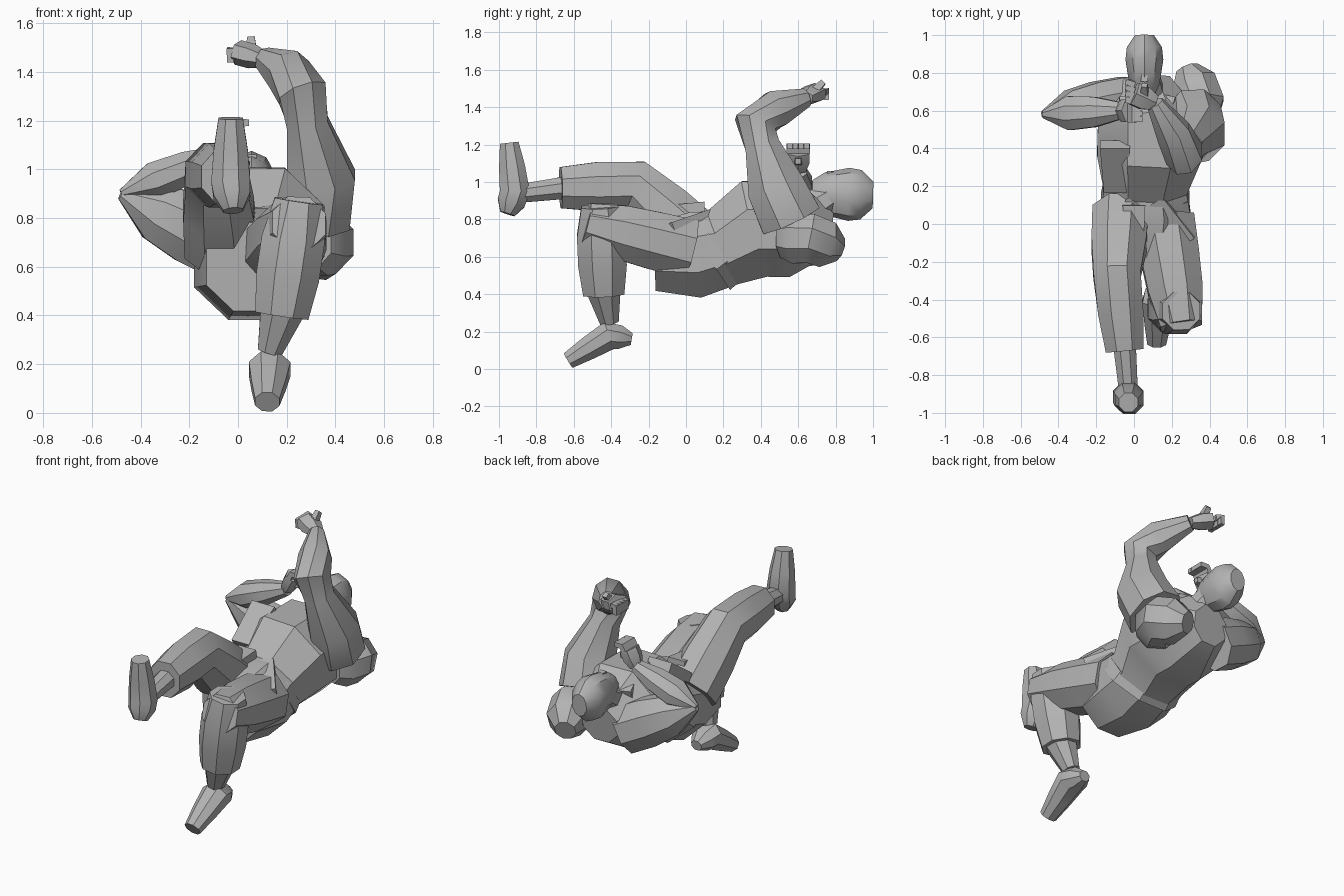
import bpy, bmesh, math
from mathutils import Vector

cube = bpy.data.objects.get("Cube")
if cube:
    bpy.data.objects.remove(cube, do_unlink=True)

GREY = (0.45, 0.45, 0.45, 1)
clay = bpy.data.materials.new("clay grey")
clay.use_nodes = True
clay.diffuse_color = GREY
clay.node_tree.nodes["Principled BSDF"].inputs["Base Color"].default_value = GREY

X, Y, Z = Vector((1, 0, 0)), Vector((0, 1, 0)), Vector((0, 0, 1))


def point(x, y, z):
    return Vector((x, y, z))


def along_path(path, t):
    """Position at fraction t of a jointed path, each segment counting equally."""
    place = t * (len(path) - 1)
    first = min(int(place), len(path) - 2)
    return path[first].lerp(path[first + 1], place - first)


def loft(name, path, radii, flat=1.0, across=X, sides=8):
    """Skin flat-topped polygons, one per radius, spread evenly along the path."""
    last = len(radii) - 1
    centres = [along_path(path, i / last) for i in range(last + 1)]
    grow = 1 / math.cos(math.pi / sides)
    bm = bmesh.new()
    rings = []
    for i, (centre, radius) in enumerate(zip(centres, radii)):
        tangent = (centres[min(i + 1, last)] - centres[max(i - 1, 0)]).normalized()
        wide = (across - tangent * across.dot(tangent)).normalized()
        deep = tangent.cross(wide) * flat
        angles = [math.tau * (k + 0.5) / sides for k in range(sides)]
        rings.append([bm.verts.new(centre + (wide * math.cos(a) + deep * math.sin(a)) * radius * grow)
                      for a in angles])
    for lower, upper in zip(rings, rings[1:]):
        for k in range(sides):
            after = (k + 1) % sides
            bm.faces.new((lower[k], lower[after], upper[after], upper[k]))
    bm.faces.new(rings[0])
    bm.faces.new(rings[-1])
    bmesh.ops.recalc_face_normals(bm, faces=bm.faces)
    mesh = bpy.data.meshes.new(name)
    bm.to_mesh(mesh)
    bm.free()
    mesh.materials.append(clay)
    obj = bpy.data.objects.new(name, mesh)
    bpy.context.collection.objects.link(obj)
    bpy.ops.object.select_all(action='DESELECT')
    obj.select_set(True)
    bpy.context.view_layer.objects.active = obj
    bpy.ops.object.shade_smooth_by_angle(angle=math.radians(35))


def hand(side, wrist, knuckles, curl, thumb):
    """Palm, four bent fingers and a thumb."""
    reach = (knuckles - wrist).normalized()
    loft(side + "_palm", [wrist, knuckles], [.04, .06, .06], flat=.75, across=Y, sides=6)
    for i in range(4):
        root = knuckles + Y * (i - 1.5) * .03
        bend = root + reach * .035
        loft(f"{side}_finger_{i + 1}", [root, bend, bend + curl * .05],
             [.017, .017, .014], across=Y, sides=4)
    base = wrist.lerp(knuckles, .5)
    loft(side + "_thumb", [base, base + thumb], [.025, .015], across=reach, sides=4)


# Torso and jacket
pelvis, hips, waist = point(.06, -.17, .6), point(.06, .05, .61), point(.06, .2, .65)
chest, shoulders, collar = point(.08, .37, .75), point(.08, .57, .75), point(.07, .77, .72)
loft("torso", [pelvis, hips, waist, chest, shoulders, collar],
     [.19, .24, .22, .275, .27, .12], flat=.96)
loft("belt", [hips + Y * .06, waist - Y * .03], [.235, .225], flat=.96)
loft("belt_knot", [point(0, -.1, .85), point(0, .1, .865)], [.05, .06], flat=.5, sides=4)
loft("jacket_edge", [point(-.1, .18, .85), point(-.1, .42, 1)], [.06, .08], flat=.5, sides=4)
for side, sign in (("right", -1), ("left", 1)):
    centre = waist + X * sign * .05
    loft(side + "_jacket_tail", [centre + Z * .18 - Y * .08, centre + X * sign * .16 - Y * .3 + Z * .1],
         [.05, .06], flat=.4, sides=4)
    throat = collar + X * sign * .1 + Z * .17
    loft(side + "_lapel", [throat - Y * .1, throat - Y * .3 + Z * .08 - X * sign * .05],
         [.05, .04], flat=.7, sides=4)

# Head and face
chin, crown = point(.055, .675, .94), point(.055, 1, .93)
loft("neck", [shoulders + Z * .04, chin + Y * .1 - Z * .02], [.11, .08])
loft("head", [chin, crown], [.05, .08, .09, .1, .093, .05], flat=1.35, sides=10)
brow = chin + Y * .15 + Z * .1
loft("nose", [brow - Y * .07, brow], [.02, .01], sides=4)

# Raised left arm
loft("left_shoulder", [point(.29, .52, .7), point(.35, .66, .7), point(.28, .82, .64)],
     [.1, .13, .125, .12, .06], flat=1.05)
left_wrist = point(.11, .64, 1.45)
loft("left_arm", [point(.31, .56, .8), point(.34, .48, .97), point(.285, .41, 1.19),
                  point(.265, .37, 1.31), point(.21, .48, 1.39), left_wrist],
     [.15, .14, .085, .1, .09, .045], flat=1.1)
hand("left", left_wrist, point(0, .69, 1.48), -Z, (Y + Z) * .07)

# Right arm folded across the chest
right_elbow, right_wrist = point(-.48, .58, .9), point(-.07, .6, 1.06)
loft("right_upper_arm", [point(-.04, .66, .68), right_elbow], [.12, .12, .1, .02],
     flat=1.2, across=Y)
loft("right_forearm", [right_elbow, right_wrist], [.02, .09, .08, .045], flat=.85, across=Y)
hand("right", right_wrist, point(-.02, .6, 1.16), X, X * .08)

# Outstretched right leg
right_ankle = point(-.05, -.67, .97)
loft("right_trouser", [point(-.07, .05, .69), point(-.09, -.27, .98), right_ankle],
     [.15, .145, .125, .12, .1], flat=1.1)
loft("right_ankle", [right_ankle + Y * .03, point(-.03, -.88, .94)], [.06, .05])
loft("right_foot", [point(-.02, -.955, .83), point(-.03, -.915, .95), point(-.03, -.945, 1.21)],
     [.04, .075, .08, .07, .05], sides=8)

# Bent left leg
left_cuff, left_ankle = point(.18, -.44, .4), point(.13, -.41, .25)
loft("left_thigh", [point(.16, .02, .64), point(.25, -.54, .78)], [.16, .155, .145, .11])
loft("left_trouser", [point(.25, -.46, .87), left_cuff], [.1, .13, .13, .11])
loft("left_ankle", [left_cuff + Z * .02, left_ankle], [.09, .05])
loft("left_foot", [point(.13, -.29, .16), left_ankle - Z * .07, point(.12, -.63, .045)],
     [.035, .07, .085, .07, .05], flat=.9, sides=8)
